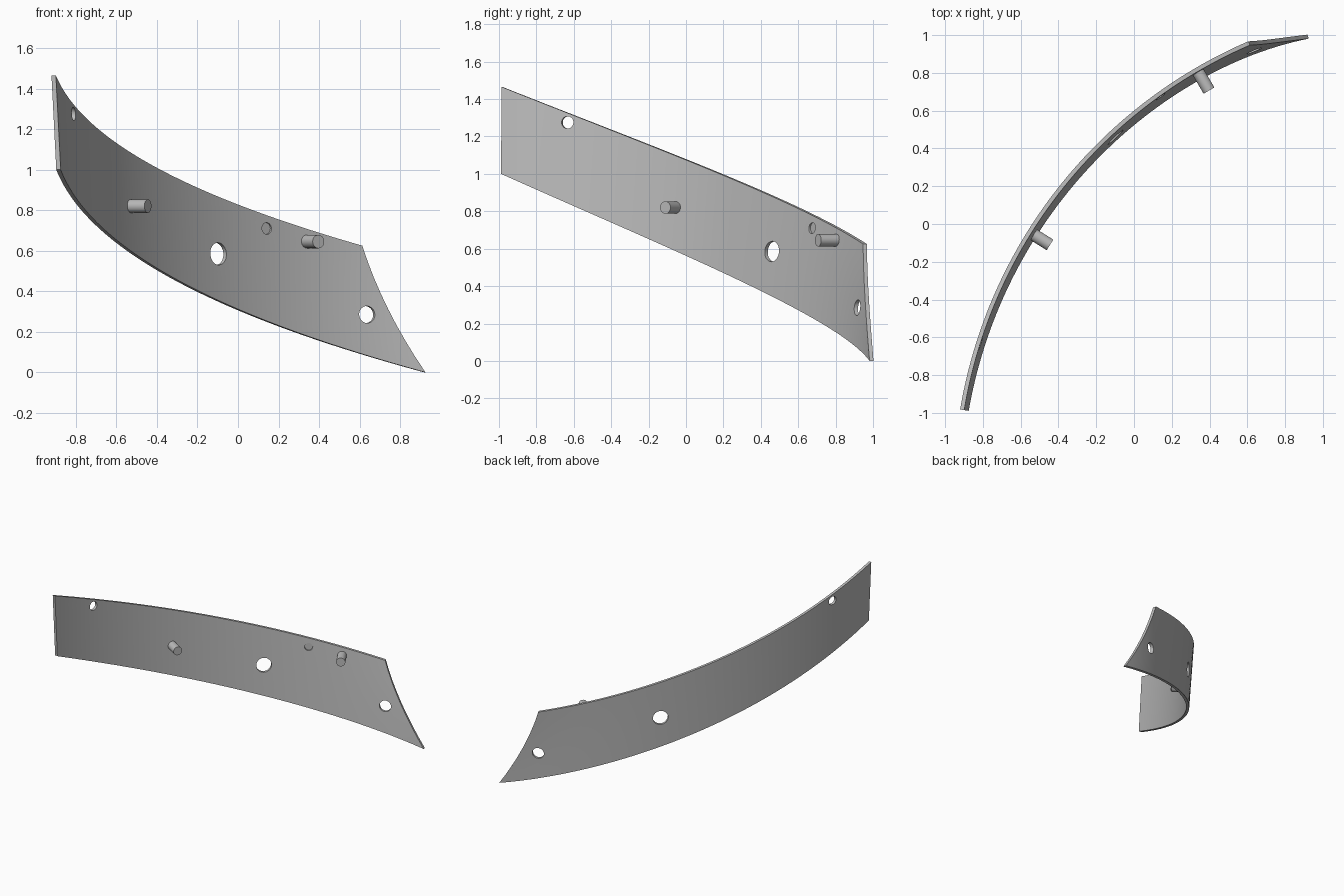
import bpy, bmesh, math
from mathutils import Vector

cube = bpy.data.objects.get("Cube")
if cube:
    bpy.data.objects.remove(cube, do_unlink=True)

CX, CY = 1.633, -1.409      # plan centre of the arc
START, TOP_END, LOW_END = 9.5, 66.6, 73.5
THICK = 0.022
COLS, ROWS = 64, 8

grey = bpy.data.materials.new("plain_grey")
grey.use_nodes = True
grey.diffuse_color = (0.5, 0.5, 0.5, 1)
grey.node_tree.nodes["Principled BSDF"].inputs["Base Color"].default_value = (0.5, 0.5, 0.5, 1)


def polar(deg, r, z):
    a = math.radians(deg)
    return Vector((CX - r * math.cos(a), CY + r * math.sin(a), z))


def lerp(a, b, t):
    return a + (b - a) * t


def panel_point(u, s, inset):
    """u runs along the band, s from its top edge to its bottom edge."""
    deg = lerp(START, lerp(TOP_END, LOW_END, s), u) - 2.8 * u ** 8 * s * (1 - s)
    r = lerp(2.589, 2.565 - 0.02 * u - 0.03 * u ** 8, s) - inset
    sag = u * (1 - u)
    z = lerp(1.465 - 0.84 * u - 0.168 * sag, 1.0 - u - 0.25 * sag, s)
    return polar(deg, r, z)


def finish(bm, name):
    bmesh.ops.recalc_face_normals(bm, faces=bm.faces)
    mesh = bpy.data.meshes.new(name)
    bm.to_mesh(mesh)
    bm.free()
    mesh.materials.append(grey)
    obj = bpy.data.objects.new(name, mesh)
    bpy.context.collection.objects.link(obj)
    return obj


def smooth(obj):
    bpy.ops.object.select_all(action='DESELECT')
    obj.select_set(True)
    bpy.context.view_layer.objects.active = obj
    bpy.ops.object.shade_smooth_by_angle(angle=math.radians(30))


def radial_cylinder(name, deg, z, radius, r_out, r_in):
    """Cylinder pointing at the arc's centre, between two distances from it."""
    a, b = polar(deg, r_out, z), polar(deg, r_in, z)
    bm = bmesh.new()
    bmesh.ops.create_cone(bm, cap_ends=True, segments=32, radius1=radius,
                          radius2=radius, depth=(b - a).length)
    turn = (b - a).to_track_quat('Z', 'Y').to_matrix().to_4x4()
    bmesh.ops.transform(bm, matrix=turn, verts=bm.verts)
    bmesh.ops.translate(bm, vec=(a + b) / 2, verts=bm.verts)
    return finish(bm, name)


# Curved leaning band, swept as a closed section
bm = bmesh.new()
section = [(i / ROWS, 0) for i in range(ROWS + 1)]
section += [(s, THICK) for s, _ in reversed(section)]
rings = [[bm.verts.new(panel_point(c / COLS, s, t)) for s, t in section]
         for c in range(COLS + 1)]
n = len(section)
for a, b in zip(rings, rings[1:]):
    for i in range(n):
        j = (i + 1) % n
        bm.faces.new((a[i], a[j], b[j], b[i]))
for ring in (rings[0], rings[-1]):
    for i in range(ROWS):
        bm.faces.new((ring[i], ring[i + 1], ring[n - 2 - i], ring[n - 1 - i]))
panel = finish(bm, "curved_panel")

# Three through holes and one shallow recess on the inner side
holes = [("upper_hole", 17.6, 1.275, 0.033, 2.7),
         ("middle_hole", 47.2, 0.585, 0.055, 2.7),
         ("lower_hole", 66.8, 0.285, 0.042, 2.7),
         ("blind_recess", 54.4, 0.71, 0.029, 2.572)]
for name, deg, z, radius, r_out in holes:
    cutter = radial_cylinder(name + "_cutter", deg, z, radius, r_out, 2.4)
    cutter.hide_render = True
    cutter.hide_set(True)
    mod = panel.modifiers.new(name, 'BOOLEAN')
    mod.operation = 'DIFFERENCE'
    mod.solver = 'EXACT'
    mod.object = cutter
bpy.context.view_layer.objects.active = panel
panel.select_set(True)
for mod in list(panel.modifiers):
    cutter = mod.object
    bpy.ops.object.modifier_apply(modifier=mod.name)
    bpy.data.objects.remove(cutter, do_unlink=True)
smooth(panel)

# Pegs on the inner side
for name, deg, z in (("left_peg", 59.7, 0.645), ("right_peg", 32, 0.82)):
    smooth(radial_cylinder(name, deg, z, 0.033, 2.565, 2.45))
